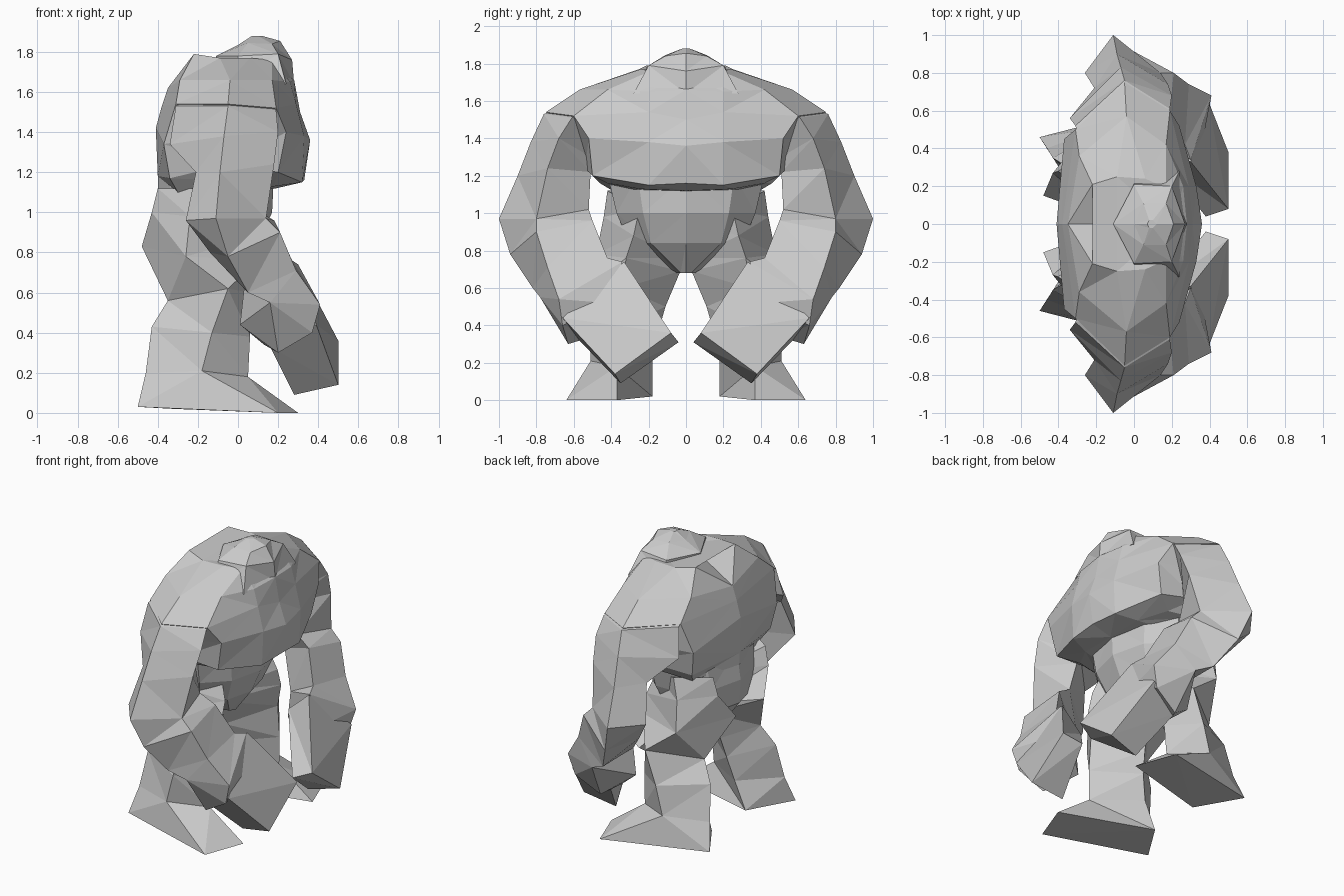
import bpy, bmesh, math


def loft(name, rings, mirror=False):
    """Skin a closed low-poly shell through rings with equal point counts."""
    bm = bmesh.new()
    loops = [[bm.verts.new(p) for p in r] for r in rings]
    n = len(loops[0])
    for a, b in zip(loops, loops[1:]):
        for i in range(n):
            j = (i + 1) % n
            bm.faces.new((a[i], a[j], b[j], b[i]))
    bm.faces.new(loops[0])
    bm.faces.new(loops[-1])
    bmesh.ops.triangulate(bm, faces=bm.faces[:])
    bmesh.ops.recalc_face_normals(bm, faces=bm.faces[:])
    mesh = bpy.data.meshes.new(name)
    bm.to_mesh(mesh)
    bm.free()
    ob = bpy.data.objects.new(name, mesh)
    bpy.context.collection.objects.link(ob)
    if mirror:
        m = ob.modifiers.new("mirror", 'MIRROR')
        m.use_axis = (False, True, False)
    return ob


def both(half):
    """Complete a half ring (front centre to back centre) across y = 0."""
    return half + [(x, -y, z) for x, y, z in half[-2:0:-1]]


def oval(z, back, front, half, mid, n=10):
    """Ring with its widest point at x = mid, reaching back and front in x."""
    pts = []
    for i in range(n):
        a = 2 * math.pi * i / n
        c = math.cos(a)
        reach = front - mid if c > 0 else mid - back
        pts.append((mid + c * reach, half * math.sin(a), z))
    return pts


# Upper body: heavy chest, sloping shoulders, hunched back with a spine valley
loft("chest", [both(r) for r in [
    [(0.19, 0, 1.12), (0.18, 0.25, 1.13), (0.08, 0.42, 1.16), (-0.10, 0.46, 1.16), (-0.30, 0.36, 1.10), (-0.40, 0, 1.10)],
    [(0.33, 0, 1.16), (0.32, 0.20, 1.15), (0.20, 0.50, 1.20), (-0.05, 0.54, 1.24), (-0.34, 0.42, 1.17), (-0.40, 0, 1.18)],
    [(0.36, 0, 1.36), (0.33, 0.20, 1.38), (0.24, 0.52, 1.40), (-0.05, 0.62, 1.40), (-0.37, 0.45, 1.34), (-0.41, 0, 1.42)],
    [(0.31, 0, 1.50), (0.29, 0.20, 1.54), (0.19, 0.60, 1.52), (-0.05, 0.75, 1.54), (-0.31, 0.50, 1.54), (-0.38, 0, 1.53)],
    [(0.28, 0, 1.66), (0.26, 0.20, 1.65), (0.17, 0.42, 1.66), (-0.04, 0.57, 1.66), (-0.29, 0.36, 1.66), (-0.35, 0, 1.62)],
    [(0.20, 0, 1.74), (0.17, 0.19, 1.76), (0.06, 0.24, 1.77), (-0.09, 0.25, 1.77), (-0.22, 0.21, 1.79), (-0.10, 0, 1.77)]]])

# Head sunk between the shoulders
loft("head", [both(r) for r in [
    [(0.28, 0, 1.64), (0.24, 0.28, 1.64), (0.00, 0.25, 1.66), (-0.10, 0, 1.66)],
    [(0.27, 0, 1.76), (0.20, 0.20, 1.79), (0.00, 0.21, 1.78), (-0.11, 0, 1.78)],
    [(0.21, 0, 1.855), (0.17, 0.11, 1.84), (0.05, 0.11, 1.845), (0.00, 0, 1.835)],
    [(0.12, 0, 1.88), (0.10, 0.02, 1.88), (0.08, 0.02, 1.88), (0.07, 0, 1.88)]]])

# Waist and pelvis
loft("waist", [oval(*r) for r in [
    (1.20, -0.38, 0.18, 0.44, -0.10),
    (1.00, -0.41, 0.17, 0.39, -0.12),
    (0.84, -0.40, 0.10, 0.32, -0.15),
    (0.68, -0.28, -0.02, 0.05, -0.15)]])

# Legs: point order back, outer, front, inner
ankle = [(-0.46, 0.40, 0.20), (-0.18, 0.51, 0.21), (0.05, 0.37, 0.18), (-0.24, 0.18, 0.20)]
loft("leg", [
    [(-0.40, 0.28, 1.12), (-0.20, 0.42, 1.12), (0.05, 0.25, 1.02), (-0.15, 0.06, 0.95)],
    [(-0.43, 0.27, 1.00), (-0.24, 0.44, 0.98), (0.10, 0.28, 0.88), (-0.15, 0.03, 0.76)],
    [(-0.48, 0.15, 0.83), (-0.26, 0.48, 0.78), (0.10, 0.32, 0.76), (-0.15, 0.03, 0.69)],
    [(-0.35, 0.30, 0.56), (-0.05, 0.51, 0.62), (0.06, 0.34, 0.60), (-0.18, 0.11, 0.50)],
    [(-0.43, 0.35, 0.43), (-0.13, 0.51, 0.40), (0.06, 0.36, 0.38), (-0.20, 0.15, 0.36)],
    ankle], mirror=True)

# Feet: splayed wedges
loft("foot", [
    ankle,
    [(-0.50, 0.46, 0.03), (0.20, 0.64, 0.00), (0.30, 0.37, 0.00), (-0.32, 0.18, 0.02)]],
    mirror=True)

# Arms: point order outer, front, inner, back
loft("arm", [
    [(-0.05, 0.52, 1.62), (0.15, 0.40, 1.56), (0.00, 0.25, 1.42), (-0.26, 0.36, 1.58)],
    [(-0.05, 0.76, 1.53), (0.19, 0.61, 1.51), (0.00, 0.42, 1.34), (-0.31, 0.52, 1.53)],
    [(-0.07, 0.83, 1.38), (0.20, 0.68, 1.40), (0.02, 0.49, 1.29), (-0.34, 0.56, 1.34)],
    [(-0.09, 0.90, 1.20), (0.18, 0.74, 1.24), (0.03, 0.51, 1.22), (-0.21, 0.72, 1.20)],
    [(-0.11, 1.00, 0.97), (0.14, 0.80, 0.97), (0.08, 0.52, 1.02), (-0.26, 0.80, 0.96)],
    [(-0.05, 0.94, 0.78), (0.21, 0.80, 0.90), (0.18, 0.50, 0.96), (-0.14, 0.70, 0.80)],
    [(0.05, 0.82, 0.60), (0.29, 0.74, 0.71), (0.27, 0.42, 0.76), (0.03, 0.52, 0.62)],
    [(0.16, 0.78, 0.55), (0.41, 0.68, 0.54), (0.30, 0.34, 0.74), (0.01, 0.52, 0.44)],
    [(0.20, 0.63, 0.30), (0.37, 0.66, 0.40), (0.36, 0.42, 0.52), (0.13, 0.50, 0.34)]],
    mirror=True)

# Hands: blocky slabs reaching inward and forward
loft("hand", [
    [(0.30, 0.33, 0.74), (0.39, 0.66, 0.44), (0.16, 0.58, 0.33), (0.14, 0.34, 0.60)],
    [(0.50, 0.08, 0.36), (0.50, 0.38, 0.14), (0.28, 0.35, 0.09), (0.38, 0.04, 0.31)]],
    mirror=True)
